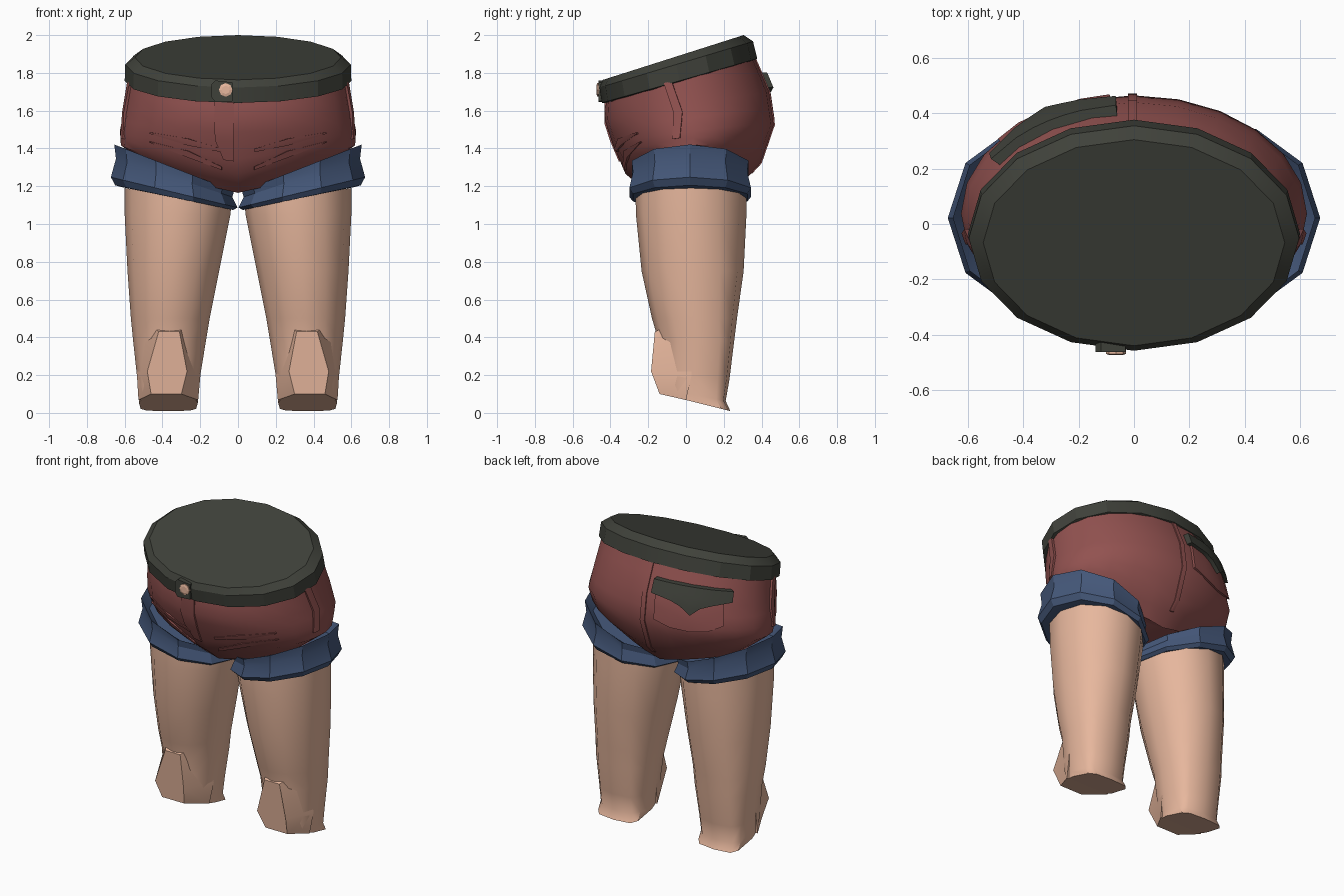
import bpy, bmesh, math
from mathutils import Vector

if "Cube" in bpy.data.objects:
    bpy.data.objects.remove(bpy.data.objects["Cube"])


def material(name, rgb):
    m = bpy.data.materials.new(name)
    m.diffuse_color = (*[((c / 255 + 0.055) / 1.055) ** 2.4 for c in rgb], 1)
    m.use_nodes = True
    m.node_tree.nodes["Principled BSDF"].inputs["Base Color"].default_value = m.diffuse_color
    return m


SKIN = material("skin", (231, 183, 157))
RED = material("red_cloth", (146, 82, 80))
BLUE = material("blue_cuff", (69, 88, 122))
DARK = material("dark_belt", (63, 65, 58))


def loft(name, rings, mat, smooth=30):
    """Skin a list of equal-length closed rings and cap both ends."""
    bm = bmesh.new()
    rows = [[bm.verts.new(p) for p in r] for r in rings]
    n = len(rows[0])
    for a, b in zip(rows, rows[1:]):
        for i in range(n):
            j = (i + 1) % n
            bm.faces.new((a[i], a[j], b[j], b[i]))
    bm.faces.new(rows[0][::-1])
    bm.faces.new(rows[-1])
    bmesh.ops.recalc_face_normals(bm, faces=bm.faces)
    me = bpy.data.meshes.new(name)
    bm.to_mesh(me)
    bm.free()
    me.materials.append(mat)
    ob = bpy.data.objects.new(name, me)
    bpy.context.collection.objects.link(ob)
    if smooth:
        bpy.ops.object.select_all(action='DESELECT')
        ob.select_set(True)
        bpy.context.view_layer.objects.active = ob
        bpy.ops.object.shade_smooth_by_angle(angle=math.radians(smooth))
    return ob


def ellipse(n, x0, x1, y0, y1, z, sy=0.0, sx=0.0, square=1.0):
    """Ring between the given limits; sx and sy tilt its plane, square < 1 boxes the back."""
    out = []
    for i in range(n):
        a = 2 * math.pi * i / n
        c, s = math.cos(a), math.sin(a)
        if s > 0.01:
            c, s = math.copysign(abs(c) ** square, c), s ** square
        x = (x0 + x1) / 2 + (x1 - x0) / 2 * c
        y = (y0 + y1) / 2 + (y1 - y0) / 2 * s
        out.append(Vector((x, y, z + sy * y + sx * x)))
    return out


# Belt: tilted band leaning inwards, closed on top
belt = [(0.57, -0.41, 0.35, 1.76, 0.29), (0.60, -0.445, 0.377, 1.768, 0.285),
        (0.597, -0.458, 0.355, 1.86, 0.30), (0.545, -0.44, 0.305, 1.903, 0.318)]
loft("belt", [ellipse(16, -r, r, f, b, z, s) for r, f, b, z, s in belt], DARK, 20)

# Shorts body: half width, front y, back y, z at centre, tilt, lift at the sides
BODY = [(0.575, -0.42, 0.345, 1.82, 0.29, 0.0), (0.60, -0.43, 0.44, 1.625, 0.17, 0.0),
        (0.625, -0.388, 0.465, 1.47, 0.12, 0.03), (0.62, -0.32, 0.395, 1.29, 0.08, 0.20),
        (0.44, -0.20, 0.27, 1.175, 0.05, 0.22)]


def body_point(deg, t, off=0.0):
    i = min(int(t), len(BODY) - 2)
    w, f, b, z, s, lift = [p + (q - p) * (t - i) for p, q in zip(BODY[i], BODY[i + 1])]
    a = math.radians(deg)
    c, d = math.cos(a), math.sin(a)
    x, y = w * c, (f + b) / 2 + (b - f) / 2 * d
    return Vector((x + off * c, y + off * d, z + s * y + lift * abs(x)))


loft("shorts_body", [[body_point(i * 15, t / 2) for i in range(24)] for t in range(9)], RED, 40)


def overlay(name, pairs, d, mat, n=4):
    """Raised cloth piece: each pair is (deg, t, deg, t) from one edge to the other."""
    secs = []
    for a0, t0, a1, t1 in pairs:
        path = [(a0 + (a1 - a0) * k / n, t0 + (t1 - t0) * k / n) for k in range(n + 1)]
        secs.append([body_point(*p, d) for p in path] +
                    [body_point(*p, -0.02) for p in reversed(path)])
    return loft(name, secs, mat)


# Back pocket and its pointed flap
overlay("back_pocket", [(98, 0.8, 98, 1.85), (108, 0.8, 108, 2.05), (120, 0.8, 120, 2.15),
                        (131, 0.8, 131, 2.05), (141, 0.8, 141, 1.8)], 0.012, RED)
overlay("pocket_flap", [(96, 0.55, 96, 0.9), (108, 0.55, 108, 0.98), (114, 0.55, 114, 1.12),
                        (120, 0.55, 120, 1.42), (126, 0.55, 126, 1.12), (133, 0.55, 133, 0.98),
                        (146, 0.55, 146, 0.85)], 0.035, DARK)
# Fly, back seam and side seams
overlay("fly", [(-102, 0.2, -92, 0.2), (-102, 1.2, -92, 1.2), (-101, 1.9, -92, 1.9),
                (-97, 2.6, -92, 2.6)], 0.009, RED)
overlay("back_seam", [(89, t, 92, t) for t in (0.2, 0.5, 1, 1.5, 2, 2.5, 3, 3.4)], 0.006, RED)
for side, mid, k in (("right", -8, 1), ("left", 188, -1)):
    overlay(side + "_side_seam", [(mid - 5 * k, 0.2, mid + 1 * k, 0.2),
                                  (mid - 2 * k, 1.2, mid + 4 * k, 1.2),
                                  (mid - 8 * k, 2.4, mid - 2 * k, 2.4)], 0.01, RED)
    # Cloth folds running from the crotch to the hip
    for j, (t0, t1) in enumerate(((2.85, 2.2), (2.2, 1.75))):
        m = (t0 + t1) / 2
        overlay(f"{side}_fold_{j + 1}",
                [(-90 + k * 8, t0, -90 + k * 8, t0 + 0.12),
                 (-90 + k * 25, m - 0.1, -90 + k * 25, m + 0.2),
                 (-90 + k * 48, t1, -90 + k * 48, t1 + 0.06)], 0.01, RED, 2)

# Belt tab and button
tab = [(-0.14, 1.67), (-0.12, 1.645), (-0.03, 1.65), (-0.03, 1.75), (-0.12, 1.76), (-0.14, 1.74)]
loft("belt_tab", [[Vector((x, y, z)) for x, z in tab] for y in (-0.42, -0.463)], DARK, 0)
loft("button", [[Vector((-0.065 + r * math.cos(i * math.pi / 4), y,
                         1.71 + r * math.sin(i * math.pi / 4))) for i in range(8)]
                for y, r in ((-0.45, 0.036), (-0.47, 0.036), (-0.474, 0.022))], SKIN, 0)

# Legs: z, inner x, outer x, front y, back y, y tilt, x tilt, back squareness
LEG = [(1.10, 0.035, 0.60, -0.267, 0.32, 0, 0.15, 1), (1.05, 0.04, 0.60, -0.265, 0.32, 0, 0, 1),
       (0.75, 0.10, 0.585, -0.235, 0.305, 0, 0, 0.9), (0.50, 0.15, 0.567, -0.18, 0.27, 0, 0, 0.8),
       (0.38, 0.17, 0.555, -0.145, 0.255, 0, 0, 0.7),
       (0.20, 0.20, 0.535, -0.14, 0.23, -0.1, 0, 0.6),
       (0.105, 0.213, 0.525, -0.13, 0.21, -0.2, 0, 0.5),
       (0.068, 0.212, 0.525, -0.13, 0.235, -0.25, 0, 0.45)]
# Cuffs: hidden inner lip first, flared rims with a pinch between, folded under
CUFF = [(0.27, 0.27, 1.255, 0.34), (0.317, 0.325, 1.298, 0.39), (0.308, 0.318, 1.245, 0.33),
        (0.335, 0.338, 1.168, 0.24), (0.312, 0.318, 1.14, 0.21), (0.275, 0.28, 1.14, 0.20)]
# Knee panel: raised front outline and the line where it meets the leg (x, y, z)
KNEE = [(0.31, -0.165, 0.43), (0.42, -0.165, 0.43), (0.48, -0.185, 0.22),
        (0.46, -0.14, 0.10), (0.30, -0.14, 0.10), (0.27, -0.185, 0.22)]
KNEE_BASE = [(0.23, 0.0, 0.50), (0.50, 0.0, 0.50), (0.535, 0.03, 0.20),
             (0.527, 0.0, 0.068), (0.211, 0.0, 0.068), (0.199, 0.03, 0.20)]
for side, m in (("right", 1), ("left", -1)):
    def flip(ring):
        return [Vector((m * p[0], p[1], p[2])) for p in ring]
    loft(side + "_leg", [flip(ellipse(12, a, b, f, k, z, s, sx, q))
                         for z, a, b, f, k, s, sx, q in LEG], SKIN, 40)
    loft(side + "_cuff", [flip(ellipse(10, 0.338 - rx, 0.338 + rx, 0.022 - ry, 0.022 + ry,
                                       z - 0.34 * s, 0, s)) for rx, ry, z, s in CUFF], BLUE, 25)
    loft(side + "_knee", [flip(KNEE_BASE), flip(KNEE)], SKIN, 40)
